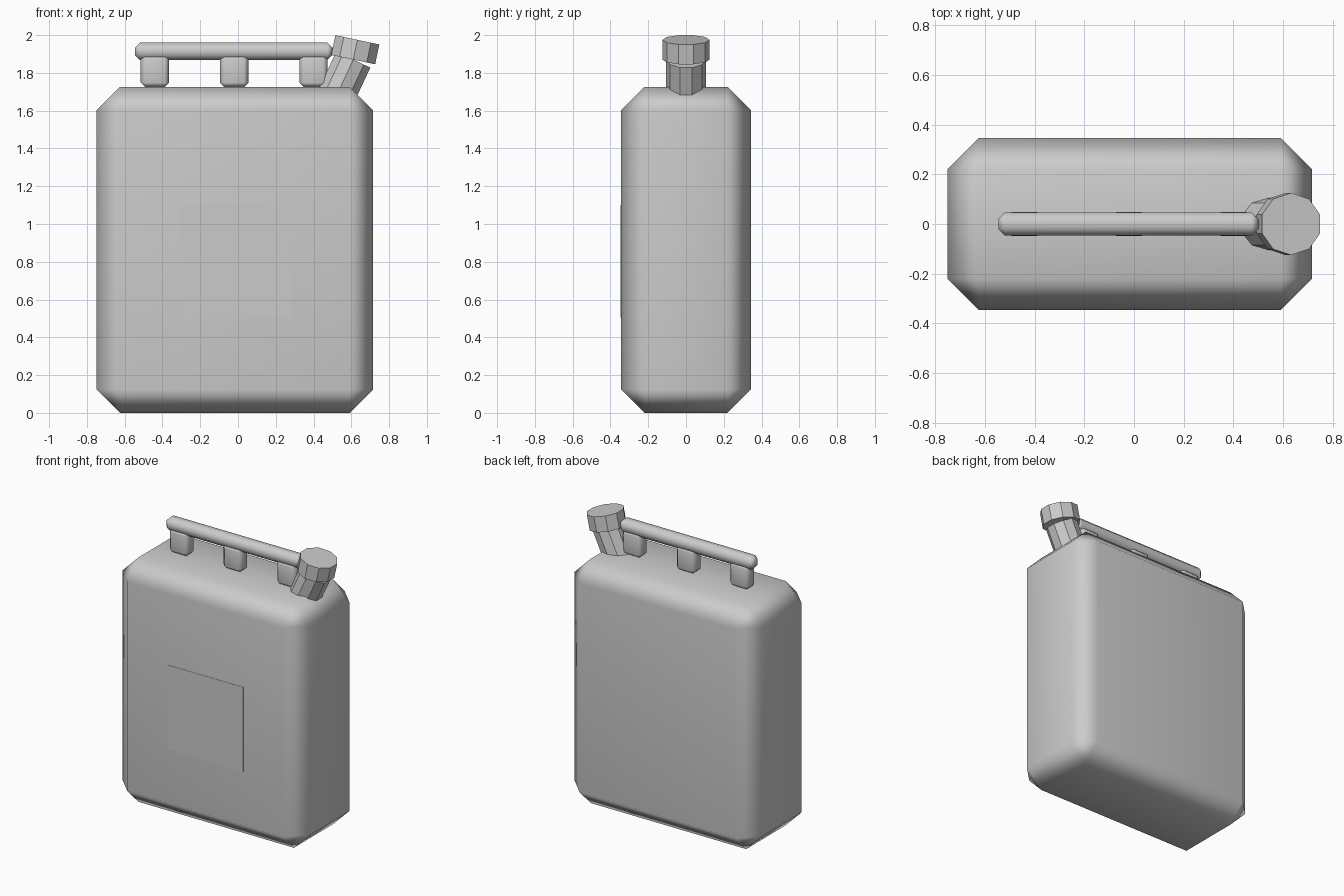
import bpy
from math import radians, sin, cos, pi

if "Cube" in bpy.data.objects:
    bpy.data.objects.remove(bpy.data.objects["Cube"])


def box(name, lo, hi, chamfer=0.0):
    """Box between two corners, with a smooth-shaded single chamfer."""
    bpy.ops.mesh.primitive_cube_add(
        size=1, location=[(a + b) / 2 for a, b in zip(lo, hi)])
    ob = bpy.context.object
    ob.name = name
    ob.scale = [b - a for a, b in zip(lo, hi)]
    bpy.ops.object.transform_apply(location=False, rotation=False, scale=True)
    if chamfer:
        bev = ob.modifiers.new("chamfer", 'BEVEL')
        bev.width = chamfer
        bev.segments = 1
        bev.limit_method = 'NONE'
        bpy.ops.object.shade_smooth()
        wn = ob.modifiers.new("face_normals", 'WEIGHTED_NORMAL')
        wn.keep_sharp = True
    return ob


def tilted_cylinder(name, radius, depth, top, tilt):
    """Ten-sided cylinder leaning towards +x, placed by its top centre (x, z)."""
    t = radians(tilt)
    bpy.ops.mesh.primitive_cylinder_add(vertices=10, radius=radius, depth=depth)
    ob = bpy.context.object
    ob.name = name
    # flats face +x and -x, corners face +y and -y
    for v in ob.data.vertices:
        v.co.z -= depth / 2
    ob.rotation_euler = (0, t, 0)
    ob.location = (top[0], 0, top[1])
    return ob


# can body
box("can_body", (-0.75, -0.345, 0), (0.716, 0.345, 1.726), 0.125)

# thin label panel on the front
box("front_label", (-0.31, -0.347, 0.505), (0.283, -0.343, 1.10))

# carrying handle and its three posts
box("handle_bar", (-0.546, -0.047, 1.868), (0.50, 0.047, 1.96), 0.027)
for i, x in enumerate((-0.44, -0.02, 0.40)):
    box(f"handle_post_{i + 1}", (x - 0.075, -0.0485, 1.724),
        (x + 0.075, 0.0485, 1.897), 0.024)

# pouring neck and cap
tilted_cylinder("neck", 0.105, 0.30, (0.61, 1.87), 25)
tilted_cylinder("cap", 0.125, 0.107, (0.632, 1.975), 12)
